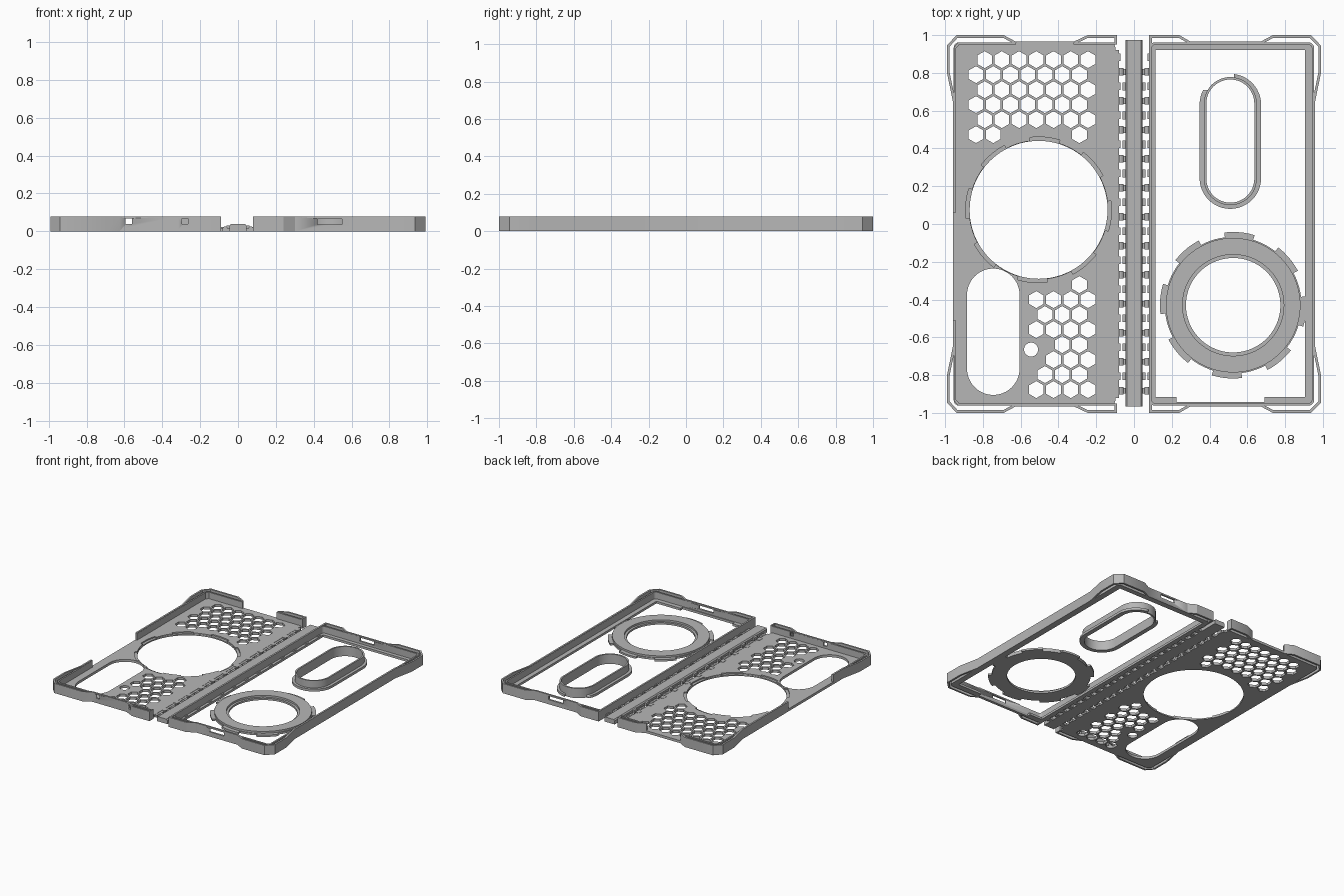
import bpy, bmesh, math
from mathutils import Vector

if "Cube" in bpy.data.objects:
    bpy.data.objects.remove(bpy.data.objects["Cube"])

grey = bpy.data.materials.new("plastic_grey")
grey.diffuse_color = (0.47, 0.47, 0.47, 1)
grey.use_nodes = True
grey.node_tree.nodes["Principled BSDF"].inputs["Base Color"].default_value = grey.diffuse_color


def shape(name, loops, lo, hi, axis="Z"):
    """Extrude outlines (nested ones become holes) from lo to hi along an axis."""
    cu = bpy.data.curves.new(name, "CURVE")
    cu.dimensions, cu.fill_mode, cu.extrude = "2D", "BOTH", (hi - lo) / 2
    for pts in loops:
        sp = cu.splines.new("POLY")
        sp.points.add(len(pts) - 1)
        for p, co in zip(sp.points, pts):
            p.co = (co[0], co[1], 0, 1)
        sp.use_cyclic_u = True
    tmp = bpy.data.objects.new("tmp", cu)
    me = bpy.data.meshes.new_from_object(tmp)
    bpy.data.objects.remove(tmp)
    bm = bmesh.new()
    bm.from_mesh(me)
    bmesh.ops.remove_doubles(bm, verts=bm.verts, dist=1e-5)
    for v in bm.verts:
        v.co.z += (lo + hi) / 2
        if axis == "Y":
            v.co = (v.co.x, v.co.z, v.co.y)
    bmesh.ops.recalc_face_normals(bm, faces=bm.faces)
    bm.to_mesh(me)
    bm.free()
    me.name = name
    me.materials.clear()
    me.materials.append(grey)
    ob = bpy.data.objects.new(name, me)
    bpy.context.collection.objects.link(ob)
    return ob


def offset(pts, d, closed=True):
    """Shift a path to its left by d with mitred corners."""
    P, n, out = [Vector(p) for p in pts], len(pts), []
    for i in range(n):
        a = P[i] - P[i - 1] if closed or i > 0 else P[1] - P[0]
        b = P[(i + 1) % n] - P[i] if closed or i < n - 1 else a
        na, nb = (Vector((-v.y, v.x)).normalized() for v in (a, b))
        out.append(tuple(P[i] + (na + nb) * d / (1 + na.dot(nb))))
    return out


def strip(pts, d):
    return pts + offset(pts, d, False)[::-1]


def circle(x, y, r, n=64, start=0):
    return [(x + r * math.cos(start + math.tau * i / n),
             y + r * math.sin(start + math.tau * i / n)) for i in range(n)]


def pill(x, y0, y1, r, n=24):
    arc = [(r * math.cos(math.pi * i / n), r * math.sin(math.pi * i / n)) for i in range(n + 1)]
    return [(x + a, y1 - r + b) for a, b in arc] + [(x - a, y0 + r - b) for a, b in arc]


def tabbed(x, y, r, r_tab):
    """Circle with eight raised tabs."""
    pts = []
    for k in range(8):
        mid = 85 + 45 * k
        for r0, a0, a1 in ((r_tab, -12, 12), (r, 12, 33)):
            for i in range(6):
                a = math.radians(mid + a0 + (a1 - a0) * i / 5)
                pts.append((x + r0 * math.cos(a), y + r0 * math.sin(a)))
    return pts


def rounded(x0, x1, y0, y1, r):
    pts = []
    for cx, cy, s in ((x1 - r, y1 - r, 0), (x0 + r, y1 - r, 90), (x0 + r, y0 + r, 180), (x1 - r, y0 + r, 270)):
        for i in range(5):
            a = math.radians(s + 22.5 * i)
            pts.append((cx + r * math.cos(a), cy + r * math.sin(a)))
    return pts


def box(name, x0, x1, y0, y1, z0, z1):
    return shape(name, [[(x0, y0), (x1, y0), (x1, y1), (x0, y1)]], z0, z1)


def cut(ob, cutter):
    cutter.hide_render = True
    cutter.hide_viewport = True
    m = ob.modifiers.new("cut", "BOOLEAN")
    m.operation, m.object, m.solver = "DIFFERENCE", cutter, "EXACT"


H, T, LIP = 0.078, 0.02, 0.018

# Right frame: bumper outline, straight inner wall and bottom lip
back = [(0.08, 1), (0.24, 1), (0.30, 0.965), (0.67, 0.965), (0.735, 1),
        (0.935, 1), (0.99, 0.945), (0.99, 0.8), (0.957, 0.64)]
outline = (back + [(x, -y) for x, y in back[::-1]])[::-1]
frame = shape("right_frame_wall", [outline, offset(outline, 0.014)], 0, H)
inner = shape("right_frame_inner_wall", [rounded(0.082, 0.954, -0.962, 0.962, 0.03),
              rounded(0.094, 0.942, -0.95, 0.95, 0.02)], 0, H - 0.006)
shape("right_frame_lip", [rounded(0.085, 0.95, -0.957, 0.957, 0.02),
      [(0.115, -0.915), (0.225, -0.915), (0.225, -0.943), (0.69, -0.943), (0.69, -0.915),
       (0.905, -0.915), (0.905, 0.92), (0.115, 0.92)]], 0, LIP)
port = box("port_cutter", 0.42, 0.55, -1.05, -0.9, 0.037, 0.066)
port_back = box("back_port_cutter", 0.42, 0.55, 0.9, 1.05, 0.037, 0.066)
for ob in (frame, inner):
    cut(ob, port)
    cut(ob, port_back)

# Left plate: hexagon vents, large round opening, camera slot, small hole
PX, PY, DX, DY = -0.2435, 0.87, 0.0912, 0.0794
rows = {0: range(7), 1: range(7), 2: range(7), 3: range(7), 4: range(7), 5: (0, 5, 6),
        15: (0,), 16: range(4), 17: range(3), 18: range(4), 19: range(2),
        20: range(3), 21: range(3), 22: range(4)}
holes = [circle(PX - DX * (i + (r % 2) / 2), PY - DY * r, 0.045, 6, math.pi / 6)
         for r, cols in rows.items() for i in cols]
holes += [pill(-0.745, -0.905, -0.236, 0.139), circle(-0.545, -0.665, 0.037, 32)]
edge = rounded(-0.955, -0.098, -0.962, 0.962, 0.03)
shape("left_plate_base", [edge, circle(-0.505, 0.075, 0.365, 96)] + holes, 0, T / 2)
shape("left_plate_top", [edge, tabbed(-0.505, 0.075, 0.367, 0.386)] + holes, T / 2, T)

# Left walls: bumper strips with straight inner walls, open along the side and back
corner = [(-0.625, 0.965), (-0.69, 1), (-0.94, 1), (-0.99, 0.945), (-0.99, 0.8), (-0.957, 0.64)]
low = [(x, -y) for x, y in corner[::-1]]
front = [(-0.957, -0.51)] + low + [(-0.32, -0.965), (-0.245, -1), (-0.09, -1)]
shape("left_back_corner_wall", [strip(corner + [(-0.957, 0.06)], 0.014)], 0, H)
shape("left_back_corner_inner_wall",
      [strip([(-0.625, 0.962), (-0.93, 0.962), (-0.954, 0.935), (-0.954, 0.06)], 0.012)], 0, H - 0.006)
shape("hinge_back_corner_wall", [strip([(-0.09, 1), (-0.245, 1), (-0.32, 0.965)], 0.014)], 0, H)
shape("hinge_back_corner_inner_wall", [strip([(-0.09, 0.962), (-0.32, 0.962)], 0.012)], 0, H - 0.006)
shape("left_back_sill", [strip([(-0.32, 0.965), (-0.625, 0.965)], 0.014)], 0, T)
shape("left_side_sill", [strip([(-0.957, 0.06), (-0.957, -0.51)], 0.014)], 0, T)
fw = shape("left_front_wall", [strip(front, 0.014)], 0, H)
fi = shape("left_front_inner_wall",
           [strip([(-0.954, -0.51), (-0.954, -0.935), (-0.93, -0.962), (-0.09, -0.962)], 0.012)], 0, H - 0.006)
for s in (1, -1):
    box("hinge_corner_end", -0.102, -0.09, *sorted((s * 0.95, s)), 0, H)
for x in (-0.577, -0.28):
    c = box("small_port_cutter", x - 0.016, x + 0.016, -1.05, -0.9, 0.038, 0.068)
    cut(fw, c)
    cut(fi, c)

# Loose ring with locking tabs
RX, RY = 0.525, -0.43
shape("ring_flange", [tabbed(RX, RY, 0.362, 0.388), circle(RX, RY, 0.25, 96)], 0, 0.015)
shape("ring_top", [circle(RX, RY, 0.356, 96), circle(RX, RY, 0.268, 96)], 0.015, 0.03)

# Loose camera surround: tall wall on a flange that is open at its upper left
shape("camera_wall", [pill(0.51, 0.1, 0.778, 0.14), pill(0.51, 0.113, 0.765, 0.127)], 0, H)
flange = shape("camera_flange", [pill(0.51, 0.08, 0.795, 0.163), pill(0.51, 0.113, 0.765, 0.127)], 0, T)
cut(flange, box("flange_cutter", 0.34, 0.53, 0.71, 0.85, -0.02, 0.05))

# Hinge: centre spine, two leaves, barrels and bridging arms
shape("hinge_spine", [[(-0.046, 0), (0.046, 0), (0.046, 0.028), (0.038, 0.038),
                       (-0.038, 0.038), (-0.046, 0.028)]], -0.967, 0.975, "Y")


def hinge_row(ob, count=12):
    a = ob.modifiers.new("repeat", "ARRAY")
    a.count, a.use_relative_offset, a.use_constant_offset = count, False, True
    a.constant_offset_displace = (0, -0.1535, 0)
    ob.modifiers.new("both_sides", "MIRROR")


leaf = box("hinge_leaf", 0.08, 0.098, -0.92, 0.92, 0, 0.018)
leaf.modifiers.new("both_sides", "MIRROR")
hinge_row(box("hinge_arm", 0.04, 0.1, 0.79, 0.82, 0, 0.016))
hinge_row(shape("hinge_barrel", [circle(0.068, 0.013, 0.013, 12)], 0.785, 0.825, "Y"))
hinge_row(box("spine_knuckle", 0.025, 0.062, 0.708, 0.748, 0.004, 0.03), 11)
hinge_row(box("leaf_knuckle", 0.072, 0.105, 0.862, 0.902, 0, 0.022))

# Smooth the round walls, keep hard edges
for ob in bpy.context.collection.objects:
    ob.select_set(not ob.hide_render)
bpy.context.view_layer.objects.active = leaf
bpy.ops.object.shade_smooth_by_angle(angle=math.radians(30))
